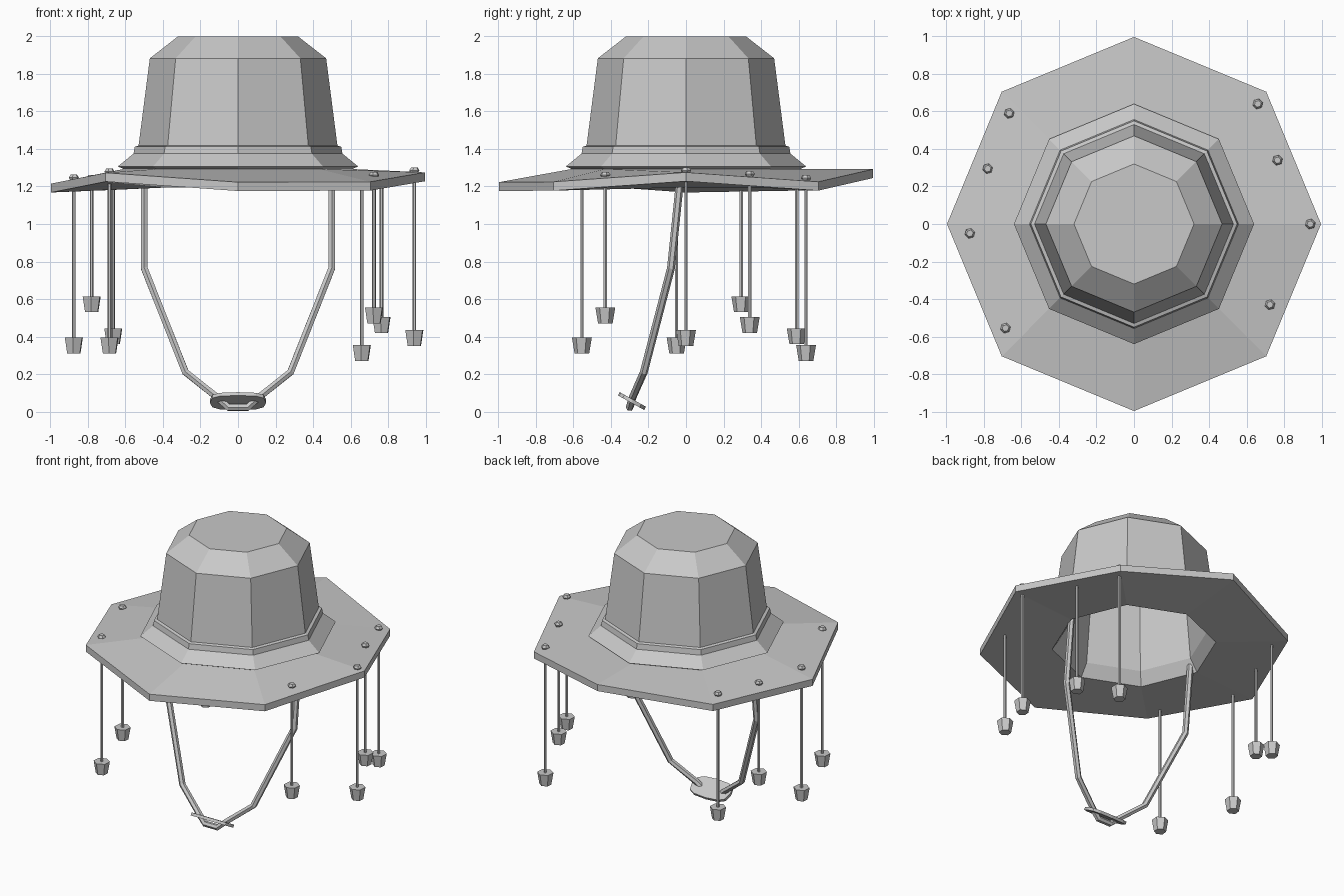
import bpy, bmesh, math
from mathutils import Vector, Matrix

cube = bpy.data.objects.get("Cube")
if cube:
    bpy.data.objects.remove(cube, do_unlink=True)

grey = bpy.data.materials.new("plain grey")
grey.use_nodes = True
colour = (0.58, 0.58, 0.58, 1)
grey.diffuse_color = colour
grey.node_tree.nodes["Principled BSDF"].inputs["Base Color"].default_value = colour


def loft(name, rings):
    """Skin rings of points and cap both ends."""
    bm = bmesh.new()
    loops = [[bm.verts.new(p) for p in ring] for ring in rings]
    n = len(loops[0])
    bm.faces.new(loops[0])
    bm.faces.new(loops[-1])
    for a, b in zip(loops, loops[1:]):
        for i in range(n):
            j = (i + 1) % n
            bm.faces.new((a[i], a[j], b[j], b[i]))
    bmesh.ops.recalc_face_normals(bm, faces=bm.faces)
    mesh = bpy.data.meshes.new(name)
    bm.to_mesh(mesh)
    bm.free()
    mesh.materials.append(grey)
    obj = bpy.data.objects.new(name, mesh)
    bpy.context.collection.objects.link(obj)
    return obj


def ring(radius, heights, n=8, centre=(0, 0), turn=0):
    if not isinstance(heights, list):
        heights = [heights] * n
    angles = [math.tau * i / n + math.radians(turn) for i in range(n)]
    return [Vector((centre[0] + radius * math.cos(a),
                    centre[1] + radius * math.sin(a), z))
            for a, z in zip(angles, heights)]


def tube(name, path, radius, sides=6):
    """Sweep a small polygon along a path lying roughly in the x-z plane."""
    pts = [Vector(p) for p in path]
    rings = []
    for i, p in enumerate(pts):
        t = (pts[min(i + 1, len(pts) - 1)] - pts[max(i - 1, 0)]).normalized()
        u = (Vector((0, 1, 0)) - t * t.y).normalized()
        v = t.cross(u)
        rings.append([p + radius * (u * math.cos(math.tau * k / sides)
                                    + v * math.sin(math.tau * k / sides))
                      for k in range(sides)])
    return loft(name, rings)


# Hat shell: crown from the top down, wavy brim, then the lining back up
RIM = [1.275, 1.225, 1.292, 1.227, 1.215, 1.273, 1.223, 1.225]
INNER, INNER_Z, EDGE, THICK = 0.61, 1.293, 0.997, 0.047
crown = [(0.32, 2.0), (0.47, 1.883), (0.53, 1.418), (0.55, 1.412),
         (0.557, 1.375), (0.64, 1.307), (INNER, INNER_Z)]
lining = [(0.53, 1.195), (0.475, 1.28), (0.42, 1.85), (0.29, 1.95)]
loft("hat", [ring(r, z) for r, z in crown]
     + [ring(EDGE, RIM), ring(EDGE, [z - THICK for z in RIM])]
     + [ring(r, z) for r, z in lining])


def brim_height(x, y):
    """Height of the brim's upper face at a point."""
    k = int((math.atan2(y, x) % math.tau) / (math.tau / 8)) % 8
    a0, a1 = math.tau * k / 8, math.tau * (k + 1) / 8
    det = math.sin(a1 - a0)
    a = (x * math.sin(a1) - y * math.cos(a1)) / det
    b = (y * math.cos(a0) - x * math.sin(a0)) / det
    rim = (a * RIM[k] + b * RIM[(k + 1) % 8]) / (a + b)
    t = (a + b - INNER) / (EDGE - INNER)
    return INNER_Z + t * (rim - INNER_Z)


# Hanging corks: x, y and height of the underside
corks = [(-0.665, 0.59, 0.36), (-0.78, 0.295, 0.53), (-0.875, -0.05, 0.31),
         (-0.685, -0.555, 0.31), (0.66, 0.64, 0.27), (0.765, 0.34, 0.42),
         (0.94, 0.0, 0.35), (0.725, -0.43, 0.47)]
for i, (x, y, z) in enumerate(corks, 1):
    c = (x, y)
    h = brim_height(x, y)
    loft(f"cork_{i}", [ring(0.039, z, 6, c, 25), ring(0.053, z + 0.084, 6, c, 25)])
    loft(f"cork_string_{i}", [ring(0.01, z + 0.08, 6, c), ring(0.01, h, 6, c)])
    loft(f"string_knot_{i}", [ring(0.018, h - 0.01, 6, c, 15),
                              ring(0.028, h + 0.008, 6, c, 15),
                              ring(0.018, h + 0.024, 6, c, 15)])

# Chin strap: half path mirrored to the other side
half = [(0.5, -0.03, 1.25), (0.5, -0.08, 0.765), (0.28, -0.225, 0.21),
        (0.11, -0.285, 0.075), (0.05, -0.3, 0.022)]
tube("chin_strap", half + [(-x, y, z) for x, y, z in reversed(half)], 0.021)


# Tilted toggle under the chin: a rounded rectangle outline
def rounded(value, size):
    return math.copysign(abs(value) ** 0.65, value) * size


tilt = (Matrix.Translation((0, -0.288, 0.056))
        @ Matrix.Rotation(math.radians(-29), 4, "X"))
outline = [math.tau * k / 12 for k in range(12)]
loft("chin_toggle", [[tilt @ Vector((rounded(math.cos(a), 0.15),
                                     rounded(math.sin(a), 0.08), z))
                      for a in outline] for z in (-0.01, 0.01)])
